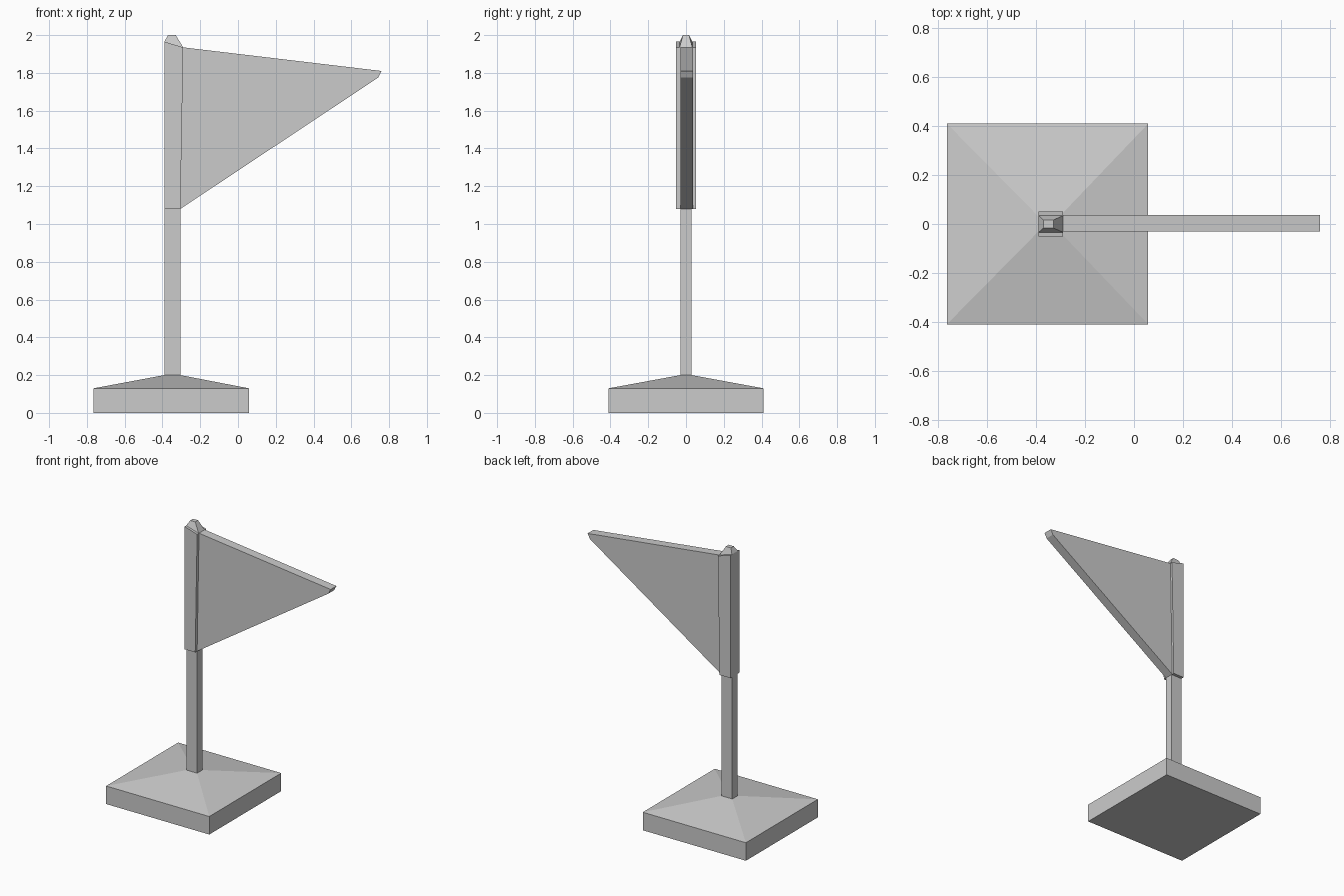
import bpy
import bmesh

# Remove the default cube
default_cube = bpy.data.objects.get("Cube")
if default_cube:
    bpy.data.objects.remove(default_cube, do_unlink=True)

# Single plain grey material
grey = bpy.data.materials.new("plain grey")
grey.use_nodes = True
colour = (0.6, 0.6, 0.6, 1.0)
grey.diffuse_color = colour
grey.node_tree.nodes["Principled BSDF"].inputs["Base Color"].default_value = colour


def loft(name, rings):
    """Closed, flat-shaded solid skinned through rings of equal corner count."""
    bm = bmesh.new()
    loops = [[bm.verts.new(point) for point in ring] for ring in rings]
    bm.faces.new(loops[0])
    bm.faces.new(loops[-1])
    for lower, upper in zip(loops, loops[1:]):
        count = len(lower)
        for i in range(count):
            j = (i + 1) % count
            bm.faces.new((lower[i], lower[j], upper[j], upper[i]))
    bmesh.ops.recalc_face_normals(bm, faces=bm.faces)
    mesh = bpy.data.meshes.new(name)
    bm.to_mesh(mesh)
    bm.free()
    mesh.materials.append(grey)
    obj = bpy.data.objects.new(name, mesh)
    bpy.context.collection.objects.link(obj)
    return obj


def level(x_min, x_max, y_min, y_max, z_left, z_right=None):
    """Rectangular ring, optionally sloping from its -x to its +x edge."""
    if z_right is None:
        z_right = z_left
    return [(x_min, y_min, z_left), (x_max, y_min, z_right),
            (x_max, y_max, z_right), (x_min, y_max, z_left)]


def slab(name, profile, y_min, y_max):
    """Front outline given depth along y."""
    return loft(name, [[(x, y, z) for x, z in profile] for y in (y_min, y_max)])


# Main dimensions
pole_left, pole_right, pole_half = -0.39, -0.305, 0.03
sleeve_top_right = -0.29
sleeve_bottom, sleeve_high, sleeve_low = 1.08, 1.965, 1.935

# Square base with a shallow pyramid top
foot = (-0.765, 0.058, -0.41, 0.41)
loft("base", [
    level(*foot, 0),
    level(*foot, 0.13),
    level(pole_left, pole_right, -pole_half, pole_half, 0.2),
])

# Square pole
loft("pole", [
    level(pole_left, pole_right, -pole_half, pole_half, z) for z in (0.19, 1.1)
])

# Sleeve wrapping the upper pole
slab("flag_sleeve", [
    (pole_left, sleeve_bottom), (pole_right, sleeve_bottom),
    (sleeve_top_right, sleeve_low), (pole_left, sleeve_high),
], -0.052, 0.052)

# Tapered pennant with a blunt tip
slab("pennant", [
    (pole_right, sleeve_bottom), (0.742, 1.775),
    (0.76, 1.81), (sleeve_top_right, sleeve_low),
], -0.03, 0.036)

# Small tapered cap on the pole
loft("pole_cap", [
    level(pole_left, sleeve_top_right, -0.034, 0.034, sleeve_high, sleeve_low),
    level(-0.37, -0.33, -0.016, 0.016, 2.0),
])
